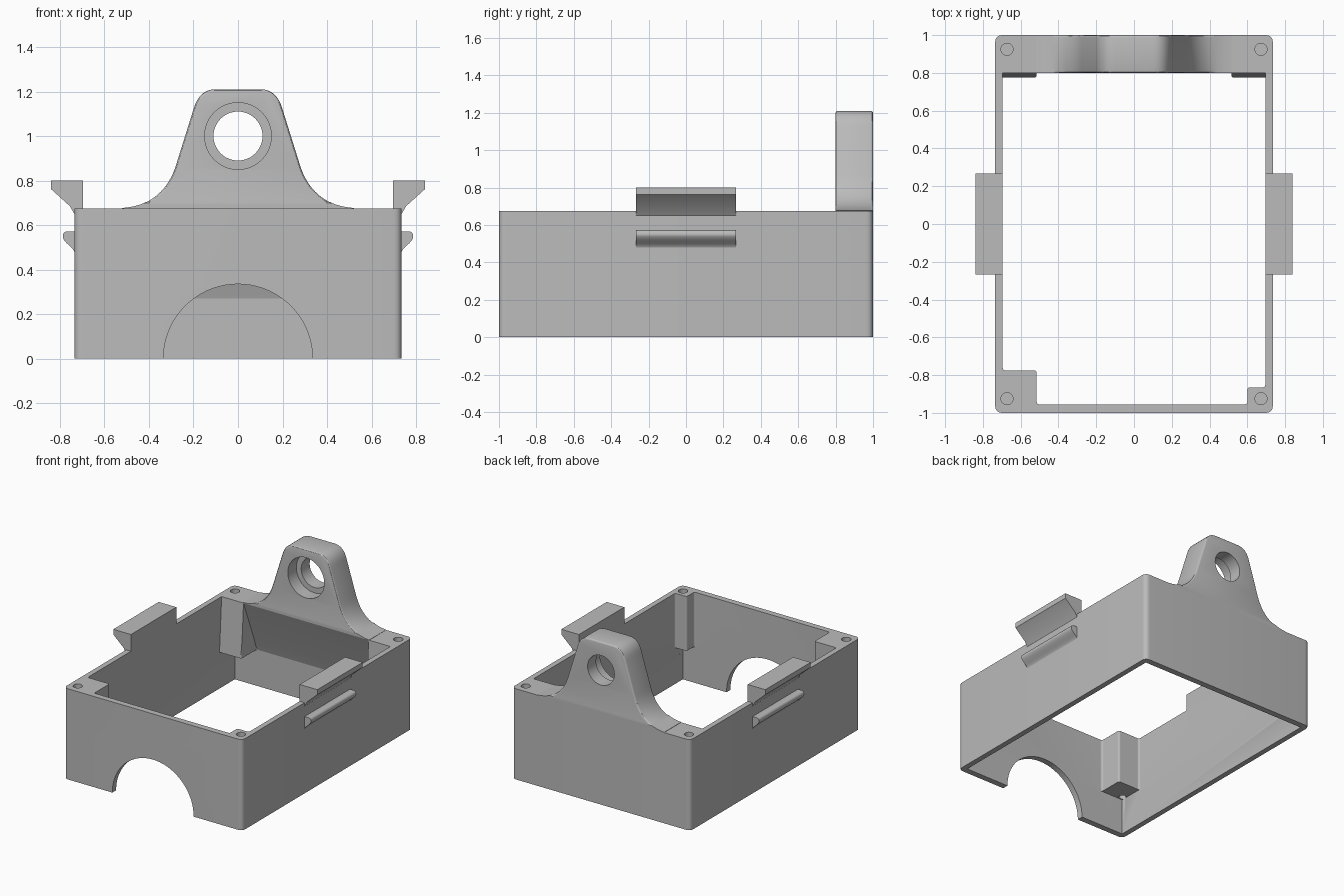
import bpy, bmesh, math
from mathutils import Vector

cube = bpy.data.objects.get("Cube")
if cube:
    bpy.data.objects.remove(cube, do_unlink=True)

grey = bpy.data.materials.new("plain grey")
grey.use_nodes = True
COLOUR = (0.5, 0.5, 0.5, 1)
grey.diffuse_color = COLOUR
grey.node_tree.nodes["Principled BSDF"].inputs["Base Color"].default_value = COLOUR

TOP, SHELF = 0.675, 0.27      # rim height and underside of the corner posts
HALF_X, IN_X, IN_Y = 0.735, 0.695, 0.955


def prism(name, outline, axis, lo, hi, round_edge=0.0):
    """Extrude a closed 2D outline along an axis."""
    def place(a, b, c):
        return {"x": (c, a, b), "y": (a, c, b), "z": (a, b, c)}[axis]
    bm = bmesh.new()
    low = [bm.verts.new(place(a, b, lo)) for a, b in outline]
    high = [bm.verts.new(place(a, b, hi)) for a, b in outline]
    bm.faces.new(low)
    bm.faces.new(high[::-1])
    n = len(low)
    for i in range(n):
        j = (i + 1) % n
        bm.faces.new((low[j], low[i], high[i], high[j]))
    bmesh.ops.recalc_face_normals(bm, faces=bm.faces)
    if round_edge:
        # soften the rims of the two end caps, but not the base
        caps = [e for e in bm.edges if len(e.link_faces) == 2
                and any(len(f.verts) > 4 for f in e.link_faces)
                and sum(v.co.z for v in e.verts) / 2 > TOP + 0.02]
        bmesh.ops.bevel(bm, geom=caps, offset=round_edge, segments=3,
                        profile=0.5, affect='EDGES', clamp_overlap=False)
    mesh = bpy.data.meshes.new(name)
    bm.to_mesh(mesh)
    bm.free()
    mesh.materials.append(grey)
    obj = bpy.data.objects.new(name, mesh)
    bpy.context.collection.objects.link(obj)
    return obj


def circle(cx, cy, r, n=40):
    return [(cx + r * math.cos(math.tau * i / n), cy + r * math.sin(math.tau * i / n))
            for i in range(n)]


def rect(x0, y0, x1, y1):
    return [(x0, y0), (x1, y0), (x1, y1), (x0, y1)]


def curve(a, b, c, n=8):
    """Quadratic arc from a to c pulled towards b."""
    a, b, c = Vector(a), Vector(b), Vector(c)
    return [tuple(a * (1 - t) ** 2 + b * 2 * t * (1 - t) + c * t * t)
            for t in (i / n for i in range(n + 1))]


def rounded(points, r):
    """Round every corner of an outline."""
    out = []
    for i, p in enumerate(points):
        p, q, s = Vector(p), Vector(points[i - 1]), Vector(points[(i + 1) % len(points)])
        out += curve(p + (q - p).normalized() * r, p, p + (s - p).normalized() * r, 6)
    return out


def select(obj):
    bpy.ops.object.select_all(action='DESELECT')
    obj.select_set(True)
    bpy.context.view_layer.objects.active = obj


def cut(obj, cutter):
    mod = obj.modifiers.new("cut", 'BOOLEAN')
    mod.operation, mod.solver, mod.object = 'DIFFERENCE', 'EXACT', cutter
    select(obj)
    bpy.ops.object.modifier_apply(modifier=mod.name)
    bpy.data.objects.remove(cutter, do_unlink=True)


# Box shell: the upper cavity leaves the corner posts standing
shell = prism("box_shell", rounded(rect(-HALF_X, -1, HALF_X, 1), 0.04), "z", 0, TOP)
cavity = [(-0.515, -IN_Y), (0.6, -IN_Y), (0.6, -0.865), (IN_X, -0.865),
          (IN_X, 0.775), (0.515, 0.775), (0.515, IN_Y), (-0.515, IN_Y),
          (-0.515, 0.775), (-IN_X, 0.775), (-IN_X, -0.775), (-0.515, -0.775)]
cut(shell, prism("cavity", rounded(cavity, 0.015), "z", SHELF - 0.02, 0.9))
cut(shell, prism("lower_cavity", rect(-IN_X, -IN_Y, IN_X, IN_Y), "z", -0.1, SHELF))

# Leaning faces of the rear posts
lean = [(0.6, 0.2), (0.771, 0.2), (0.803, 0.72), (0.6, 0.72)]
cut(shell, prism("lean_cut", lean, "x", -IN_X, IN_X))

# Arched opening in the front wall
cut(shell, prism("arch_cut", circle(0, 0, 0.335, 72), "y", -1.2, -0.9))

# Screw holes
for x in (-0.672, 0.672):
    for y in (-0.925, 0.925):
        cut(shell, prism("hole_cut", circle(x, y, 0.032, 24), "z", 0.45, 0.8))
        cut(shell, prism("hole_cut", circle(x, y, 0.025, 24), "z", 0.2, 0.36))

# Sloping brace under the lug
brace = [(0.8, TOP), (0.925, 0.36), (IN_Y, SHELF), (IN_Y, TOP)]
parts = [shell, prism("rear_brace", brace, "x", -0.515, 0.515)]

# Lug with a flared foot and a stepped bore
side = (curve((0.1, 1.21), (0.175, 1.21), (0.2, 1.12))
        + curve((0.275, 0.88), (0.33, 0.69), (0.52, TOP + 0.002), 14) + [(0.52, TOP)])
lug = prism("rear_lug", side + [(-x, z) for x, z in reversed(side)], "y", 0.8, 1, 0.012)
cut(lug, prism("bore_cut", circle(0, 1, 0.11, 48), "y", 0.7, 1.1))
cut(lug, prism("counterbore_cut", circle(0, 1, 0.15, 48), "y", 0.7, 0.9))
parts.append(lug)

# Clip and rib on each side
clip = [(IN_X, TOP), (IN_X, 0.8), (0.84, 0.8), (0.84, 0.762), (0.755, 0.685),
        (0.738, 0.655), (0.73, 0.645), (0.73, TOP)]
rib = [(0.73, 0.572)] + curve((0.765, 0.572), (0.787, 0.572), (0.787, 0.55), 5) \
    + curve((0.787, 0.545), (0.783, 0.53), (0.76, 0.51), 5) \
    + curve((0.755, 0.505), (0.737, 0.49), (0.733, 0.475), 5) + [(0.73, 0.475)]
for label, s in (("left", 1), ("right", -1)):
    for part, outline in (("clip", clip), ("rib", rib)):
        parts.append(prism(f"{label}_{part}", [(s * x, z) for x, z in outline],
                           "y", -0.267, 0.267))

for obj in parts:
    select(obj)
    bpy.ops.object.shade_smooth_by_angle(angle=math.radians(30))
